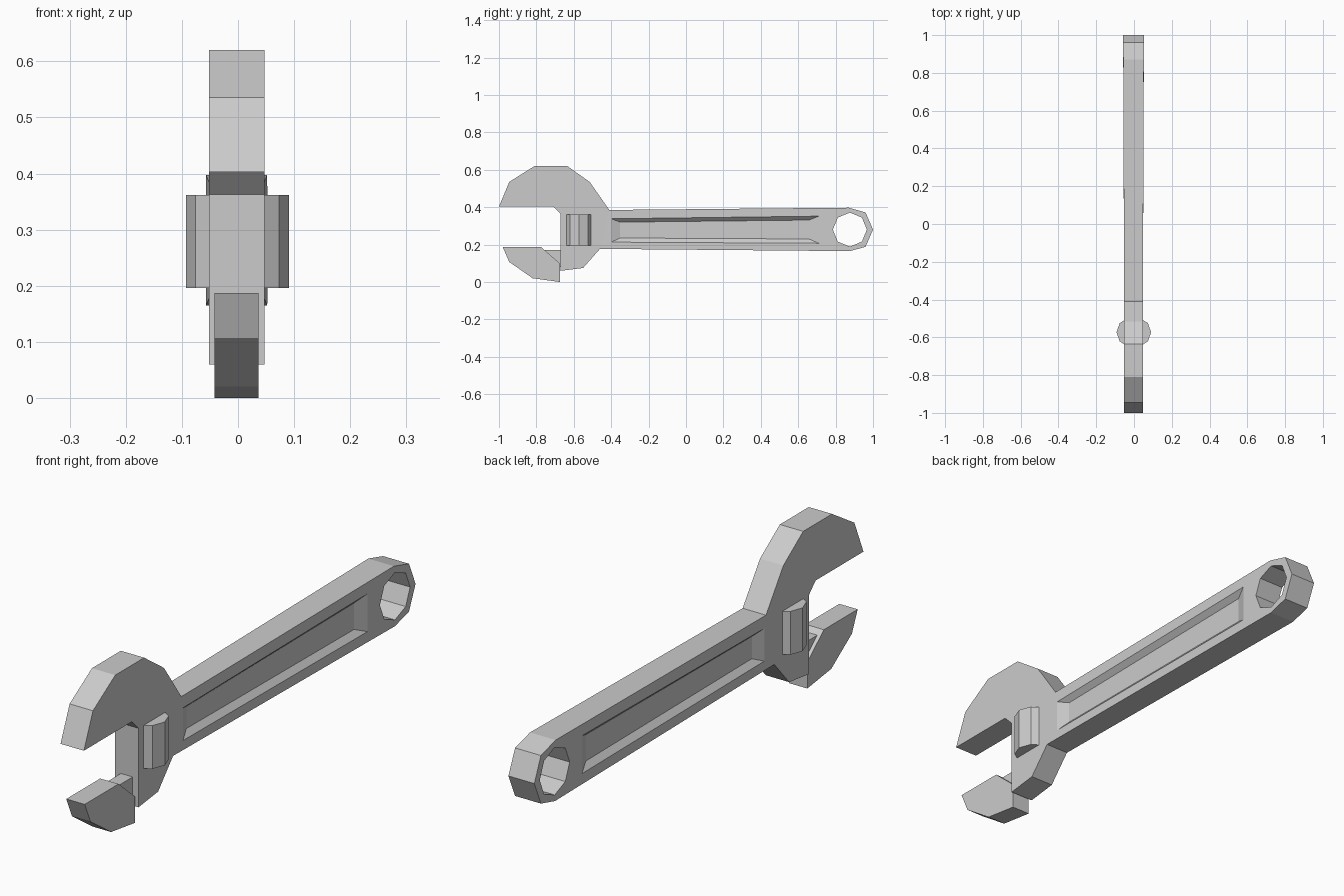
import bpy, bmesh
from math import cos, sin, pi

if "Cube" in bpy.data.objects:
    bpy.data.objects.remove(bpy.data.objects["Cube"])

CX = -0.0025            # mid-plane of the flat body
JT, JB = (-0.41, 0.385), (-0.46, 0.177)   # joint line between head and handle


def past_joint(y, z):
    return y - JB[0] - (z - JB[1]) * (JT[0] - JB[0]) / (JT[1] - JB[1])


def half(y, z):
    # handle thickens slightly toward its far end
    return 0.0495 + 0.0038 * past_joint(y, z)


def loft(name, rings):
    """Solid through rings of points with equal counts, capped at both ends."""
    bm = bmesh.new()
    vs = [[bm.verts.new(p) for p in r] for r in rings]
    n = len(rings[0])
    for a, b in zip(vs, vs[1:]):
        for i in range(n):
            j = (i + 1) % n
            bm.faces.new((a[i], a[j], b[j], b[i]))
    bm.faces.new(vs[0][::-1])
    bm.faces.new(vs[-1])
    bmesh.ops.recalc_face_normals(bm, faces=bm.faces)
    me = bpy.data.meshes.new(name)
    bm.to_mesh(me)
    bm.free()
    ob = bpy.data.objects.new(name, me)
    bpy.context.collection.objects.link(ob)
    return ob


def plate(name, outline, thick):
    return loft(name, [[(CX + s * thick(y, z), y, z) for y, z in outline] for s in (-1, 1)])


def cut(ob, cutter):
    m = ob.modifiers.new("cut", 'BOOLEAN')
    m.operation, m.solver, m.object = 'DIFFERENCE', 'EXACT', cutter
    cutter.hide_render = True
    bpy.context.view_layer.objects.active = ob
    bpy.ops.object.modifier_apply(modifier=m.name)
    bpy.data.objects.remove(cutter)


# head with the fixed upper jaw
head = plate("wrench_body", [
    (-1, .403), (-.945, .535), (-.81, .62), (-.635, .62), (-.515, .535), JT, JB,
    (-.55, .075), (-.67, .06), (-.67, .363), (-.71, .403)], lambda y, z: 0.0495)

# handle with rounded end
handle = plate("handle", [
    JT, (.87, .397), (.96, .372), (1, .28), (.96, .188), (.875, .165), JB], half)

# octagonal hanging hole
cut(handle, plate("hole_cutter", [
    (.876 + .091 * cos(i * pi / 4), .28 + .091 * sin(i * pi / 4)) for i in range(8)],
    lambda y, z: 0.2))

# bevelled recess on both faces of the handle
outer = [(-.40, .338), (.71, .352), (.71, .207), (-.40, .213)]
inner = [(-.352, .32), (.658, .331), (.658, .23), (-.352, .235)]
for s in (-1, 1):
    cut(handle, loft("recess_cutter", [
        [(CX + s * (half(y, z) + off), y, z) for y, z in ring]
        for ring, off in ((outer, .03), (outer, 0), (inner, -.02))]))

# weld head and handle, dropping the internal faces at the joint
bm = bmesh.new()
bm.from_mesh(head.data)
bm.from_mesh(handle.data)
bmesh.ops.delete(bm, geom=[f for f in bm.faces if all(
    abs(past_joint(v.co.y, v.co.z)) < 1e-4 for v in f.verts)], context='FACES')
bmesh.ops.remove_doubles(bm, verts=bm.verts, dist=1e-4)
bm.to_mesh(head.data)
bm.free()
bpy.data.objects.remove(handle)

# sliding lower jaw and the narrower rail behind it
plate("lower_jaw", [
    (-.98, .187), (-.775, .187), (-.675, .1), (-.675, 0), (-.82, .02), (-.945, .107)],
    lambda y, z: 0.039)
plate("jaw_rail", [(-.77, .17), (-.66, .17), (-.66, .08), (-.77, .08)], lambda y, z: 0.025)

# adjusting wheel
loft("adjusting_wheel", [
    [(-.001 + .092 * cos(i * pi / 5), -.573 + .082 * sin(i * pi / 5), z) for i in range(10)]
    for z in (.196, .362)])
